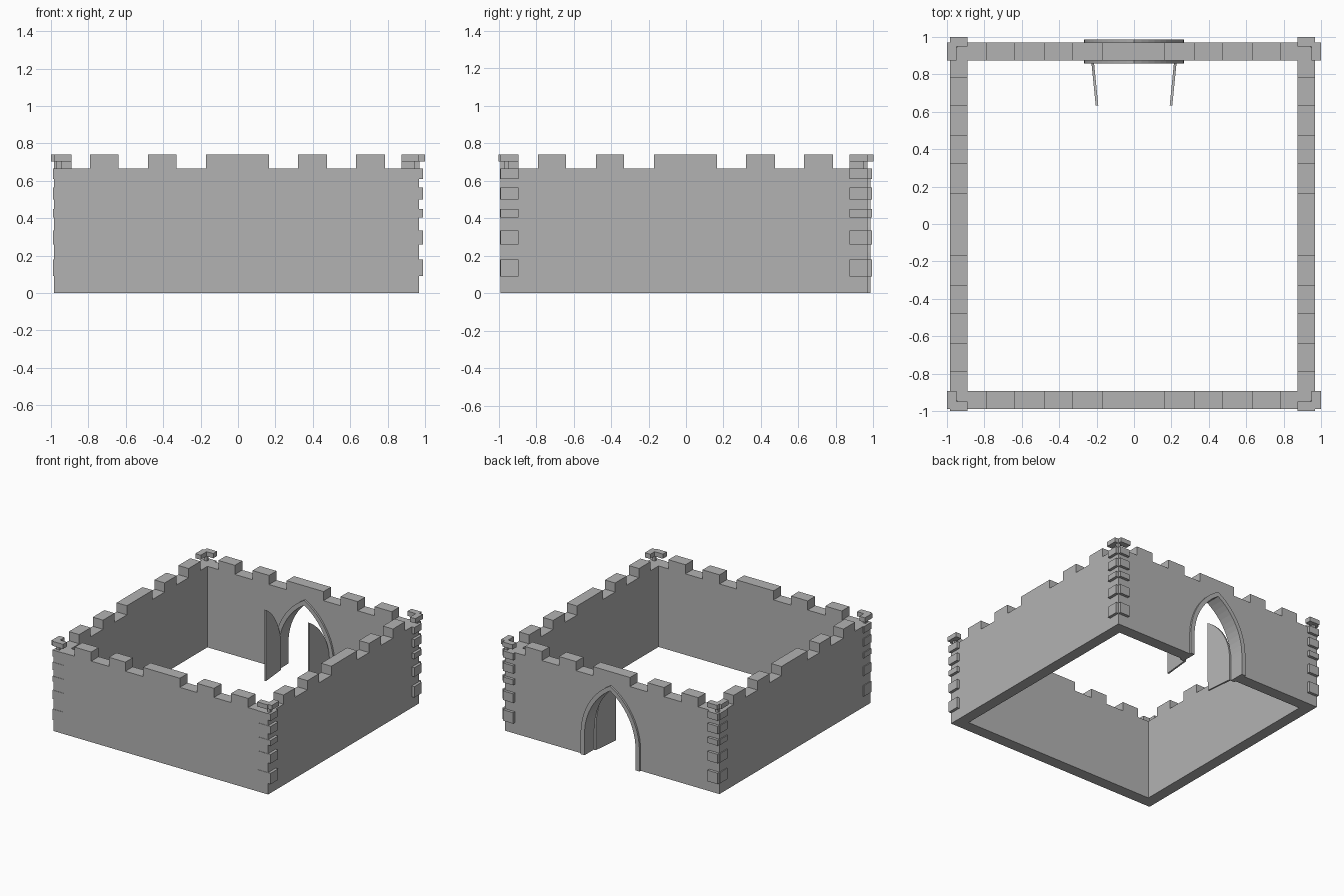
import bpy, bmesh, math
from mathutils import Matrix, Vector

cube = bpy.data.objects.get("Cube")
if cube:
    bpy.data.objects.remove(cube, do_unlink=True)

stone = bpy.data.materials.new("grey_stone")
stone.use_nodes = True
GREY = (0.45, 0.45, 0.45, 1)
stone.diffuse_color = GREY
stone.node_tree.nodes["Principled BSDF"].inputs["Base Color"].default_value = GREY

# Main dimensions
X0, X1, Y0, Y1 = -0.983, 0.967, -0.99, 0.97      # outer wall faces
IX0, IX1, IY0, IY1 = -0.89, 0.875, -0.893, 0.874  # inner wall faces
WALK, TOP = 0.665, 0.74
SPRING = 0.17
MERLONS = [(-0.79, -0.64), (-0.48, -0.33), (-0.17, 0.165), (0.32, 0.475), (0.63, 0.785)]


def finish(name, bm):
    bmesh.ops.recalc_face_normals(bm, faces=bm.faces)
    mesh = bpy.data.meshes.new(name)
    bm.to_mesh(mesh)
    bm.free()
    mesh.materials.append(stone)
    obj = bpy.data.objects.new(name, mesh)
    bpy.context.collection.objects.link(obj)
    return obj


def prism(name, outline, origin, along, depth):
    """Upright outline (distance, height) from origin along a direction, extruded by depth."""
    bm = bmesh.new()
    o, a = Vector(origin), Vector(along)
    face = bm.faces.new([bm.verts.new(o + a * u + Vector((0, 0, z))) for u, z in outline])
    out = bmesh.ops.extrude_face_region(bm, geom=[face])["geom"]
    bmesh.ops.translate(bm, vec=depth, verts=[v for v in out if isinstance(v, bmesh.types.BMVert)])
    return finish(name, bm)


def add_box(bm, xs, ys, zs):
    size = [abs(r[1] - r[0]) for r in (xs, ys, zs)]
    mid = [(r[1] + r[0]) / 2 for r in (xs, ys, zs)]
    bmesh.ops.create_cube(bm, size=1, matrix=Matrix.Translation(mid) @ Matrix.Diagonal((*size, 1)))


def half_arch(w, apex, steps=12):
    """Pointed arch from its left foot up to the apex."""
    rise = apex - SPRING
    r = (w * w + rise * rise) / (2 * w)
    end = math.asin(rise / r)
    pts = [(-w, 0)]
    for i in range(steps + 1):
        t = end * i / steps
        pts.append((r - w - r * math.cos(t), SPRING + r * math.sin(t)))
    return pts


def arch(w, apex):
    left = half_arch(w, apex)
    return left + [(-u, z) for u, z in reversed(left[:-1])]


def battlement(start, end):
    pts = [(start, 0), (start, WALK)]
    for a, b in MERLONS:
        pts += [(a, WALK), (a, TOP), (b, TOP), (b, WALK)]
    return pts + [(end, WALK), (end, 0)]


# Four crenellated walls, the back one pierced by the gate
gate = arch(0.232, 0.59)
prism("front_wall", battlement(X0, X1), (0, Y0, 0), (1, 0, 0), (0, IY0 - Y0, 0))
prism("back_wall", battlement(X0, X1) + gate[::-1], (0, IY1, 0), (1, 0, 0), (0, Y1 - IY1, 0))
prism("right_wall", battlement(IY0, IY1), (X0, 0, 0), (0, 1, 0), (IX0 - X0, 0, 0))
prism("left_wall", battlement(IY0, IY1), (IX1, 0, 0), (0, 1, 0), (X1 - IX1, 0, 0))

# Raised gate surrounds on both faces of the wall
ring = arch(0.267, 0.63) + gate[::-1]
prism("gate_surround_outer", ring, (0, Y1, 0), (1, 0, 0), (0, 0.016, 0))
prism("gate_surround_inner", ring, (0, IY1, 0), (1, 0, 0), (0, -0.016, 0))

# Two open door leaves swung inward
leaf = [(u + 0.232, z) for u, z in half_arch(0.232, 0.585)] + [(0.23, 0)]
for side, name in ((1, "left_door"), (-1, "right_door")):
    swing = Vector((-side * 0.1, -1, 0)).normalized()
    prism(name, leaf, (side * 0.228, 0.865, 0), swing, (-side * 0.014, 0, 0))

# Corner stones: stacked quoins, a thin neck and an angled cap
COURSES = [(0.09, 0.18), (0.26, 0.335), (0.405, 0.45), (0.5, 0.565), (0.61, WALK)]
for sx, side in ((1, "left"), (-1, "right")):
    for sy, end in ((1, "back"), (-1, "front")):
        ix, wx = (IX1, X1) if sx > 0 else (IX0, X0)
        iy, wy = (IY1, Y1) if sy > 0 else (IY0, Y0)
        bm = bmesh.new()
        for course in COURSES:
            add_box(bm, (ix, sx * 0.99), (iy, wy), course)
            add_box(bm, (ix, wx), (iy, sy * 0.993), course)
        finish(f"{end}_{side}_quoins", bm)
        bm = bmesh.new()
        add_box(bm, (sx * 0.945, sx * 0.97), (sy * 0.945, sy * 0.97), (WALK, 0.705))
        add_box(bm, (sx * 0.95, sx), (iy, wy), (0.702, TOP))
        add_box(bm, (ix, wx), (sy * 0.95, sy), (0.702, TOP))
        finish(f"{end}_{side}_cap", bm)
